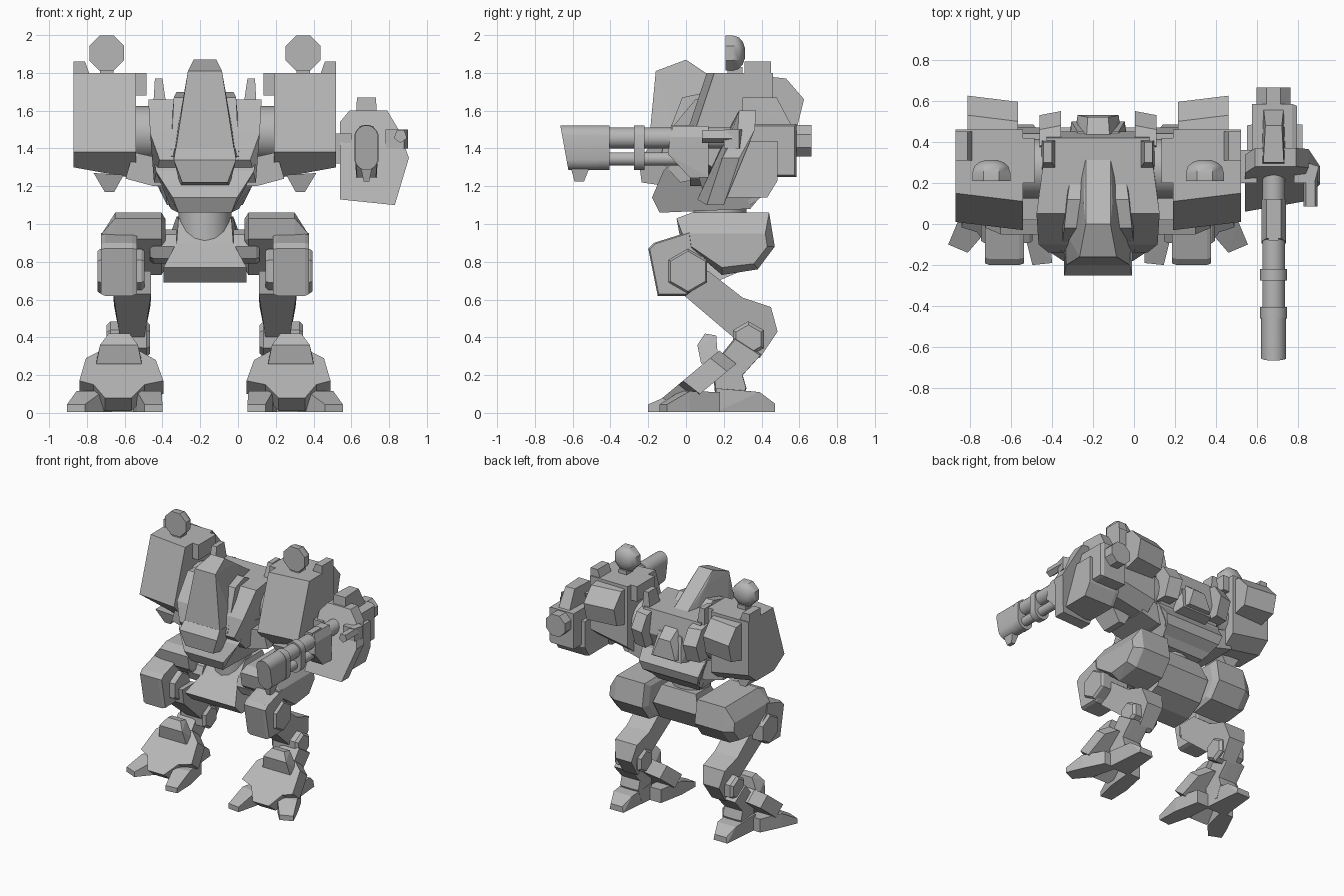
import bpy, bmesh, math

if "Cube" in bpy.data.objects:
    bpy.data.objects.remove(bpy.data.objects["Cube"])

CX = -0.175  # symmetry plane of the walker
grey = bpy.data.materials.new("armour_grey")
grey.diffuse_color = (0.47, 0.47, 0.47, 1)
grey.use_nodes = True
grey.node_tree.nodes["Principled BSDF"].inputs["Base Color"].default_value = grey.diffuse_color


def finish(name, bm, smooth=False):
    bmesh.ops.recalc_face_normals(bm, faces=bm.faces)
    me = bpy.data.meshes.new(name)
    bm.to_mesh(me)
    bm.free()
    me.materials.append(grey)
    for p in me.polygons:
        p.use_smooth = smooth
    ob = bpy.data.objects.new(name, me)
    bpy.context.collection.objects.link(ob)
    if smooth:
        bpy.ops.object.select_all(action='DESELECT')
        ob.select_set(True)
        bpy.context.view_layer.objects.active = ob
        bpy.ops.object.shade_smooth_by_angle(angle=math.radians(40))
    return ob


def loft(name, rings, smooth=False):
    bm = bmesh.new()
    vs = [[bm.verts.new(p) for p in r] for r in rings]
    n = len(vs[0])
    bm.faces.new(vs[0])
    bm.faces.new(vs[-1])
    for a, b in zip(vs, vs[1:]):
        for i in range(n):
            bm.faces.new((a[i], a[(i + 1) % n], b[(i + 1) % n], b[i]))
    return finish(name, bm, smooth)


def side(name, prof, stations, s=1, cx=CX, smooth=False):
    """Side profile (y, z) swept along x; stations are (x offset, scale)."""
    my = sum(p[0] for p in prof) / len(prof)
    mz = sum(p[1] for p in prof) / len(prof)
    return loft(name, [[(cx + s * u, my + (y - my) * k, mz + (z - mz) * k) for y, z in prof]
                       for u, k in stations], smooth)


def spine(name, prof, cx=CX):
    """Side profile with its own half width at every point (y, z, w)."""
    return loft(name, [[(cx + d * w, y, z) for y, z, w in prof] for d in (-1, 1)])


def hull(name, pts):
    bm = bmesh.new()
    vs = [bm.verts.new(p) for p in pts]
    bmesh.ops.convex_hull(bm, input=vs)
    bmesh.ops.delete(bm, geom=[v for v in bm.verts if not v.link_faces], context='VERTS')
    bmesh.ops.dissolve_limit(bm, angle_limit=0.02, verts=bm.verts, edges=bm.edges)
    return finish(name, bm)


def twin_hull(name, prof, cx=CX):
    """Convex part mirrored about x = cx from points (y, z, half width)."""
    return hull(name, [(cx + d * w, y, z) for d in (-1, 1) for y, z, w in prof])


def box(name, x, y, z, s=1, cx=CX):
    return hull(name, [(cx + s * a, b, c) for a in x for b in y for c in z])


def disc(cy, cz, r, n=6, turn=0.0):
    return [(cy + r * math.sin(turn + i * math.tau / n), cz + r * math.cos(turn + i * math.tau / n))
            for i in range(n)]


def rod(name, x, z, r, stations, n=16, smooth=True):
    """Round bar along y; stations are (y, scale)."""
    t = math.pi / n
    return loft(name, [[(x + a * k, y, z + b * k) for a, b in disc(0, 0, r, n, t)]
                       for y, k in stations], smooth)


# ---- legs and shoulder pods, mirrored about the centre ----
for s, tag in ((1, "right"), (-1, "left")):
    def X(u):
        return CX + s * u

    # toes and heel
    def toe(name, tip, mid, back):
        pts = []
        for (u0, y0, u1, y1), zt in ((tip, 0.045), (mid, 0.115), (back, 0.11)):
            for u, y in ((u0, y0), (u1, y1)):
                pts += [(X(u), y, 0.005), (X(u), y, zt)]
        hull(name, pts)

    toe(tag + "_inner_toe", (.225, -.19, .32, -.2), (.23, -.02, .36, -.04), (.27, .18, .38, .18))
    toe(tag + "_outer_toe", (.635, -.14, .73, -.1), (.54, -.03, .68, .02), (.49, .18, .6, .18))
    twin_hull(tag + "_heel", [(.16, .005, .09), (.16, .13, .09), (.29, .12, .08), (.39, .11, .08),
                              (.47, .05, .05), (.47, .005, .06)], X(.455))

    # sloped foot shell
    outline = [(-.23, .17), (-.19, .28), (-.1, .33), (.1, .33), (.18, .29), (.215, .17),
               (.14, .15), (.08, .08), (-.06, .08), (-.13, .15)]
    loft(tag + "_foot_shell", [[(X(.45 + u), -.1 + (z - .1) * 1.2 + dy, z + dz) for u, z in outline]
                               for dy, dz in ((0, 0), (.09, -.07))])
    # ankle guard
    twin_hull(tag + "_ankle_guard", [(.08, .26, .12), (.17, .28, .12), (.06, .36, .1),
                                     (.1, .42, .055), (.16, .41, .06)], X(.455))
    # lower leg, ankle pivot and shin
    side(tag + "_ankle_strut", [(.14, .25), (.26, .40), (.40, .31), (.30, .20), (.32, .13),
                                (.28, .03), (.16, .03)], [(.37, .95), (.4, 1), (.5, 1), (.53, .95)], s)
    side(tag + "_ankle_pivot", disc(.33, .39, .095, 6), [(.29, .8), (.31, 1), (.50, 1), (.52, .8)], s)
    spine(tag + "_shin", [(-.02, .63, .1), (-.04, .75, .1), (.12, .75, .1), (.30, .61, .1),
                          (.45, .56, .095), (.485, .43, .07), (.39, .29, .06), (.25, .40, .065)], X(.385))
    # knee
    side(tag + "_knee_guard", [(-.2, .87), (-.17, .9), (.02, .96), (.03, .88), (.1, .82), (.1, .7),
                               (0, .62), (-.15, .62)], [(.36, .95), (.385, 1), (.53, 1), (.55, .95)], s)
    side(tag + "_knee_pivot", disc(.01, .75, .118, 6), [(.32, .9), (.335, 1), (.555, 1), (.57, .9)], s)
    # thigh and hip
    thigh = [(-.05, 1.03), (.03, 1.06), (.44, 1.06), (.47, .88), (.38, .76), (.19, .73), (-.03, .92)]
    hull(tag + "_thigh", [(X(u), y, z) for u in (.23, .475) for y, z in thigh]
         + [(X(.21), y * .8 + .04, z * .8 + .18) for y, z in thigh]
         + [(X(.545), y, z) for y, z in ((-.02, .95), (.42, .95), (.43, .88), (.36, .79), (.19, .77), (0, .9))])
    side(tag + "_hip_pivot", disc(.1, .88, .09, 8), [(.15, 1), (.27, 1), (.29, .85)], s)

    # shoulder pod
    pod = [(.13, 1.8), (.46, 1.8), (.46, 1.32), (.36, 1.24), (.12, 1.24), (-.01, 1.38)]
    loft(tag + "_shoulder_pod", [[(X(u), y + (0.02 if u > .5 else -.02) * (y < .2), z + (k if z < 1.35 else 0))
                                  for y, z in pod] for u, k in ((.365, 0), (.695, .06))])
    hull(tag + "_pod_keel", [(X(u), y, z) for u, z in ((.43, 1.26), (.59, 1.27), (.48, 1.17), (.53, 1.17))
                             for y in (.06 + (1.27 - z) * .3, .26)])
    hull(tag + "_pod_bracket", [(X(u), y, z) for y in (.02, .38) for u, z in (
        (.2, 1.2), (.2, 1.34), (.27, 1.33), (.38, 1.38), (.42, 1.24), (.27, 1.2))])
    box(tag + "_pod_inner_block", (.31, .37), (.2, .42), (1.68, 1.8), s)
    side(tag + "_shoulder_axle", disc(.27, 1.48, .145, 16), [(.2, 1), (.37, 1)], s, smooth=True)
    hull(tag + "_pod_top_step", [(X(u), y, z) for y in (.31, .45)
                                 for u, z in ((.61, 1.79), (.695, 1.79), (.635, 1.86), (.695, 1.86))])
    # rear thruster box
    hull(tag + "_rear_thruster", [(X(u), y + (u < .5) * -.03, z) for u in (.39, .635) for y, z in (
        (.44, 1.78), (.53, 1.77), (.625, 1.66), (.59, 1.52), (.44, 1.48))])
    # dome lamp on the pod
    rod(tag + "_dome_lamp", X(.52), 1.905, .1, [(.21, 1), (.25, 1), (.28, .9), (.3, .66), (.312, .3)],
        8, True)
    box(tag + "_lamp_neck", (.485, .555), (.22, .3), (1.79, 1.83), s)
    # fin and rear vent on the torso
    hull(tag + "_torso_fin", [(X(u), y, z) for u, y, z in (
        (.2, .26, 1.6), (.275, .26, 1.6), (.2, .41, 1.6), (.275, .41, 1.6),
        (.225, .3, 1.77), (.265, .3, 1.77), (.225, .4, 1.77), (.265, .4, 1.77))])
    hull(tag + "_rear_vent", [(X(u), y - (u > .2) * .02, z) for u in (.18, .285) for y, z in (
        (.4, 1.65), (.48, 1.63), (.55, 1.52), (.5, 1.38), (.38, 1.38))])

# ---- pelvis and waist ----
spine("pelvis", [(.14, 1.03, .14), (.34, 1.04, .15), (.38, .9, .2), (.29, .75, .2), (.15, .69, .21),
                 (-.02, .69, .22), (-.1, .77, .22), (.03, .9, .15)])
loft("waist_ring", [[(CX + a, .18 + b, z) for a, b in disc(0, 0, .14, 16)] for z in (.88, 1.14)], True)

# ---- torso ----
spine("belly", [(-.18, 1.14, .17), (-.14, 1.06, .14), (.34, 1.08, .18), (.44, 1.2, .25),
                (.4, 1.36, .28), (.02, 1.42, .28), (-.12, 1.28, .26)])
spine("chest", [(-.14, 1.34, .24), (-.1, 1.48, .29), (.05, 1.66, .3), (.42, 1.66, .25),
                (.45, 1.48, .25), (.37, 1.3, .27), (-.03, 1.22, .27)])
spine("rear_skirt", [(.34, 1.43, .28), (.47, 1.25, .26), (.45, 1.18, .24), (.34, 1.1, .2), (.26, 1.25, .22)])

# ---- cockpit ----
twin_hull("cockpit_hull", [(-.2, 1.39, .155), (-.16, 1.81, .09), (0, 1.87, .06), (.1, 1.79, .07),
                           (.37, 1.62, .06), (.52, 1.5, .05), (.53, 1.36, .1), (.0, 1.3, .18)])
twin_hull("cockpit_cheeks", [(-.14, 1.36, .18), (-.02, 1.67, .165), (.12, 1.7, .15), (.45, 1.52, .1),
                             (.5, 1.34, .13), (0, 1.25, .2)])
spine("cockpit_jaw", [(-.2, 1.4, .155), (-.25, 1.34, .165), (-.235, 1.22, .12), (-.1, 1.2, .13),
                      (0, 1.3, .17), (0, 1.4, .17)])

# ---- gun arm ----
GX = 0.68
box("gun_mount", (.48, .6), (.2, .36), (1.32, 1.48), cx=0)
shield = [(.54, 1.54), (.59, 1.6), (.79, 1.6), (.85, 1.5), (.905, 1.35), (.83, 1.1), (.54, 1.13)]
loft("gun_shield", [[(x, .06 + max(0, z - 1.2) * .55 + (x > .8) * .05 + dy, z) for x, z in shield]
                    for dy in (0, .09)])
side("gun_lower_housing", [(.17, 1.14), (.24, 1.44), (.485, 1.44), (.485, 1.23), (.43, 1.14)],
     [(.55, .96), (.58, 1), (.82, 1)], cx=0)
side("gun_upper_housing", [(.28, 1.3), (.28, 1.53), (.585, 1.53), (.585, 1.25), (.45, 1.25)],
     [(.575, 1), (.77, 1), (.795, .93)], cx=0)
twin_hull("gun_top_fin", [(.29, 1.5, .06), (.3, 1.67, .05), (.48, 1.67, .04), (.57, 1.5, .05)], GX)
rod("gun_rear_cap", GX, 1.44, .09, [(.55, 1), (.665, 1)], 8, False)
twin_hull("gun_breech", [(-.07, 1.52, .035), (-.085, 1.46, .06), (-.095, 1.37, .06), (.02, 1.245, .05),
                         (.12, 1.245, .055), (.12, 1.46, .06), (.12, 1.52, .035)], GX)
rod("upper_barrel", GX, 1.455, .056, [(-.5, 1), (.24, 1)])
rod("lower_barrel", GX, 1.345, .036, [(-.5, 1), (.1, 1)], 12)
# rounded upright bands that clamp the barrels, and the muzzle
band = [(.066 * math.sin(a), (1.457 if math.cos(a) > 0 else 1.35) + .066 * math.cos(a))
        for a in ((i + .5) * math.tau / 20 for i in range(20))]
for i, (y0, y1) in enumerate(((-.46, -.405), (-.275, -.22))):
    loft("barrel_band_%d" % (i + 1), [[(GX + a, y, z) for a, z in band] for y in (y0, y1)], True)
loft("muzzle", [[(GX + a * .93, y + (1.52 - z) * k, z) for a, z in band]
                for y, k in ((-.665, .18), (-.46, 0))], True)
twin_hull("muzzle_sight", [(-.61, 1.3, .03), (-.59, 1.225, .015), (-.54, 1.225, .015), (-.51, 1.3, .03)], GX)
box("barrel_top_plate", (.655, .705), (-.08, .04), (1.48, 1.525), cx=0)
# small side barrel
hull("side_gun_bracket", [(x, y, z) for x, y in ((.78, .2), (.78, .32), (.9, .28), (.88, .2))
                          for z in (1.4, 1.5)])
rod("side_gun", .86, 1.465, .036, [(.085, 1), (.28, 1)], 5, False)
